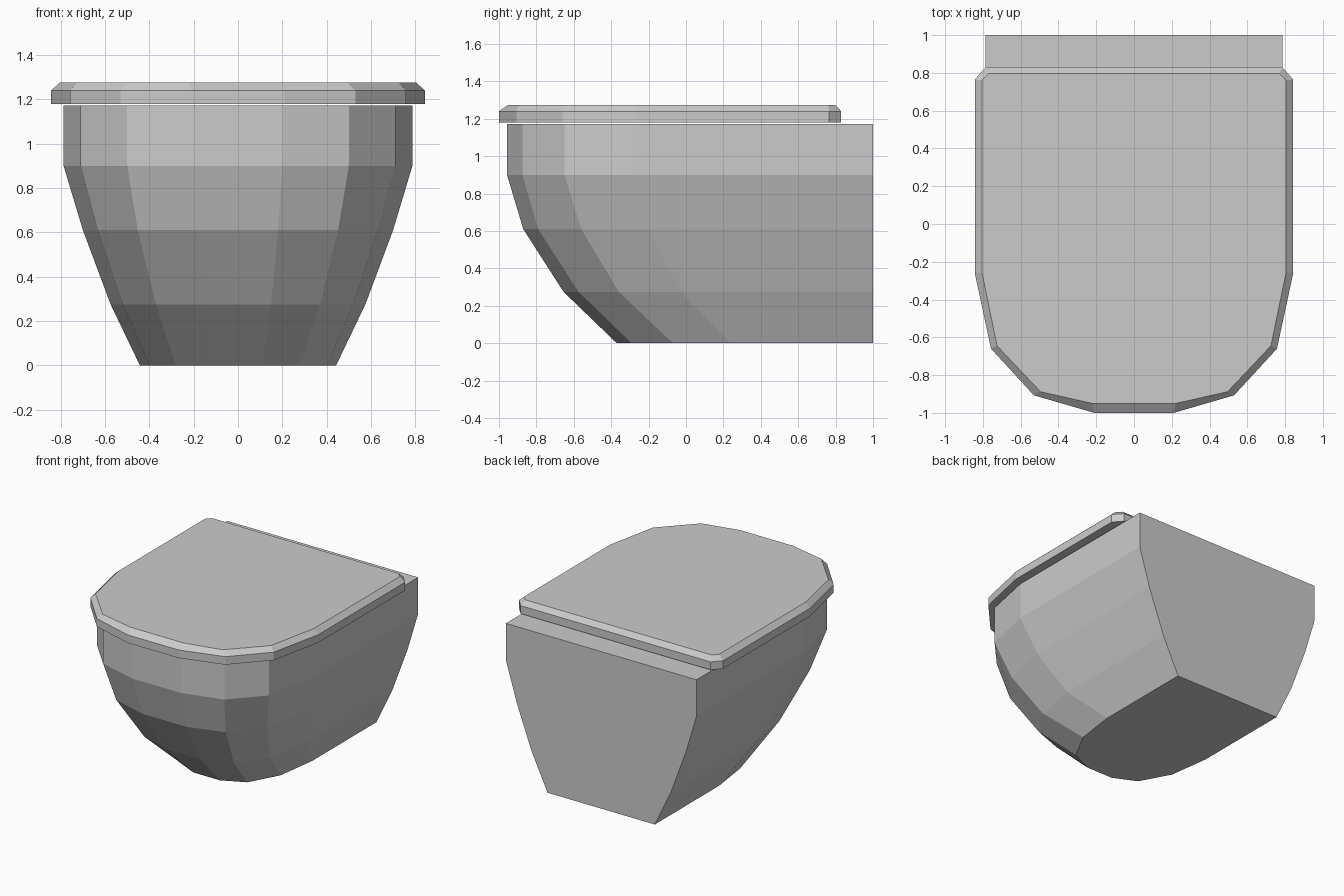
import bpy

if "Cube" in bpy.data.objects:
    bpy.data.objects.remove(bpy.data.objects["Cube"])

ceramic = bpy.data.materials.new("grey_ceramic")
ceramic.use_nodes = True
grey = (0.6, 0.6, 0.6, 1)
ceramic.diffuse_color = grey
ceramic.node_tree.nodes["Principled BSDF"].inputs["Base Color"].default_value = grey


def loft(name, sections):
    """Skin closed sections, each a height and a right-hand half outline from back to front."""
    verts, faces = [], []
    for z, half in sections:
        verts += [(-x, y, z) for x, y in half]
        verts += [(x, y, z) for x, y in reversed(half)]
    n = 2 * len(sections[0][1])
    for r in range(len(sections) - 1):
        a, b = r * n, (r + 1) * n
        for i in range(n):
            j = (i + 1) % n
            faces.append((a + i, a + j, b + j, b + i))
    faces.append(tuple(reversed(range(n))))
    faces.append(tuple(range(len(verts) - n, len(verts))))
    mesh = bpy.data.meshes.new(name)
    mesh.from_pydata(verts, [], faces)
    mesh.materials.append(ceramic)
    obj = bpy.data.objects.new(name, mesh)
    bpy.context.collection.objects.link(obj)
    return obj


# Bowl: flat back, rounded front, tapering to the foot
rim = [(0.787, 1), (0.787, -0.28), (0.71, -0.65), (0.50, -0.875), (0.20, -0.957)]
waist = [(0.70, 1), (0.70, -0.20), (0.632, -0.56), (0.452, -0.79), (0.18, -0.87)]
lower = [(0.575, 1), (0.575, -0.03), (0.52, -0.36), (0.37, -0.575), (0.15, -0.655)]
foot = [(0.443, 1), (0.443, 0.24), (0.40, -0.07), (0.28, -0.29), (0.11, -0.37)]
loft("bowl", [(0, foot), (0.275, lower), (0.61, waist), (0.90, rim), (1.172, rim)])

# Lid: thin slab with a chamfered upper edge and clipped back corners
edge = [(0.785, 0.83), (0.843, 0.765), (0.843, -0.26), (0.757, -0.66),
        (0.53, -0.907), (0.21, -1)]
top = [(0.77, 0.797), (0.805, 0.76), (0.805, -0.257), (0.725, -0.645),
       (0.495, -0.888), (0.22, -0.95)]
loft("lid", [(1.18, edge), (1.24, edge), (1.275, top)])
